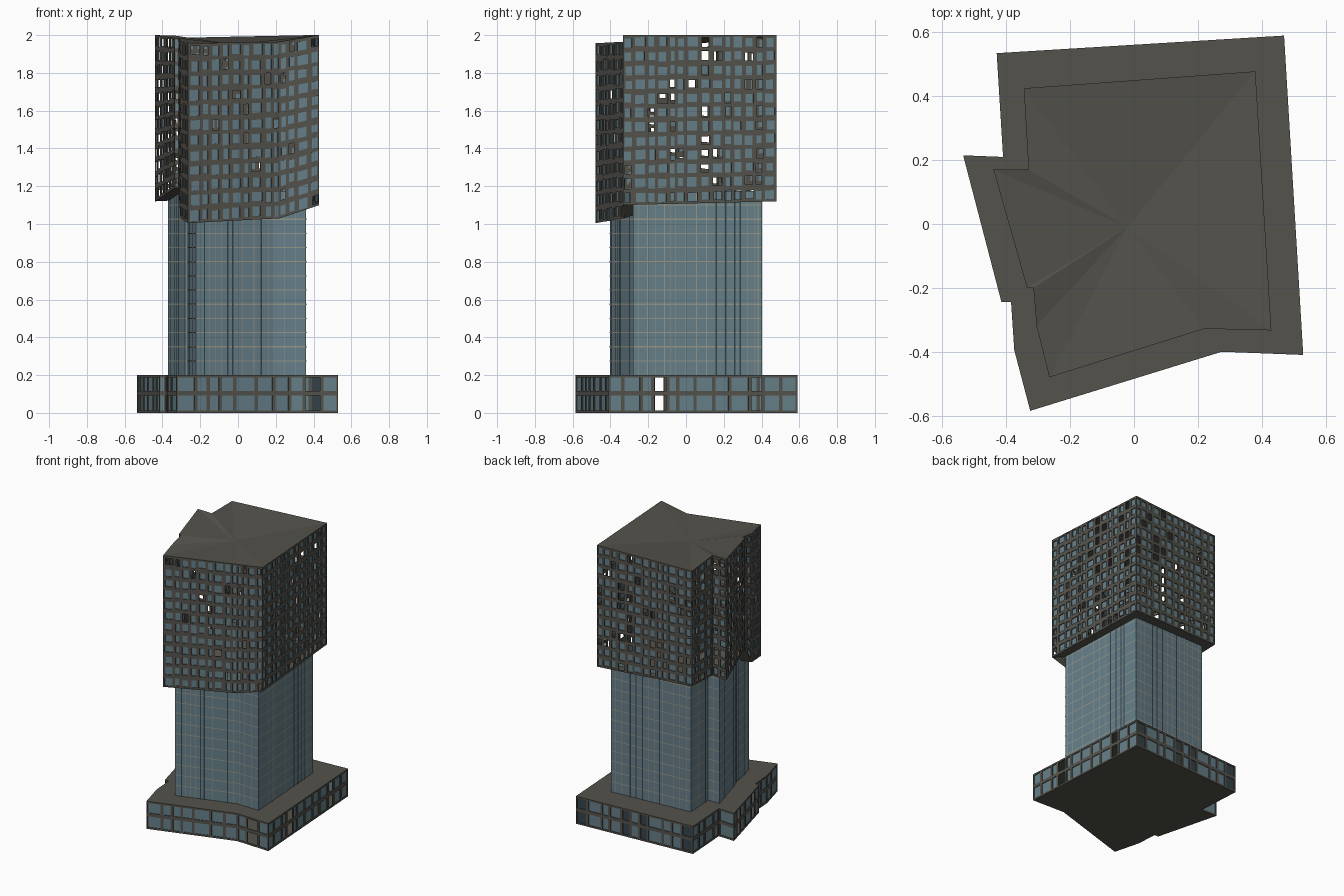
import bpy, bmesh, random
from mathutils import Vector

random.seed(7)
cube = bpy.data.objects.get("Cube")
if cube:
    bpy.data.objects.remove(cube, do_unlink=True)


def material(name, rgb):
    m = bpy.data.materials.new(name)
    m.use_nodes = True
    m.diffuse_color = (*rgb, 1)
    bsdf = m.node_tree.nodes["Principled BSDF"]
    bsdf.inputs["Base Color"].default_value = (*rgb, 1)
    bsdf.inputs["Roughness"].default_value = 0.7
    return m


STONE, GLASS, MULLION, DARK = range(4)
MATS = [material("dark_stone", (0.088, 0.085, 0.072)),
        material("blue_glass", (0.13, 0.21, 0.245)),
        material("pale_mullion", (0.30, 0.30, 0.25)),
        material("dark_slit", (0.035, 0.055, 0.065))]


def finish(bm, name):
    mesh = bpy.data.meshes.new(name)
    bm.to_mesh(mesh)
    bm.free()
    for m in MATS:
        mesh.materials.append(m)
    ob = bpy.data.objects.new(name, mesh)
    bpy.context.collection.objects.link(ob)
    return ob


def face(bm, pts, mat):
    f = bm.faces.new([bm.verts.new(p) for p in pts])
    f.material_index = mat


class Wall:
    """One straight wall between two plan points, with sloping foot and head."""

    def __init__(self, bm, a, b, foot, head):
        self.bm = bm
        self.low = [Vector((*a, foot[0])), Vector((*b, foot[1]))]
        self.high = [Vector((*a, head[0])), Vector((*b, head[1]))]
        d = self.low[1].xy - self.low[0].xy
        self.length = d.length
        self.normal = Vector((d.y, -d.x, 0)).normalized()

    def at(self, u, v, out=0):
        low = self.low[0].lerp(self.low[1], u)
        return low.lerp(self.high[0].lerp(self.high[1], u), v) + self.normal * out

    def rect(self, u0, u1, v0, v1, out=0):
        return [self.at(u, v, out) for u, v in ((u0, v0), (u1, v0), (u1, v1), (u0, v1))]

    def plate(self, u0, u1, v0, v1, mat, out=0):
        face(self.bm, self.rect(u0, u1, v0, v1, out), mat)

    def window(self, cell, hole, depth, fill):
        """Frame ring, reveal, and a pane unless the opening is left empty."""
        outer, inner = self.rect(*cell), self.rect(*hole)
        back = self.rect(*hole, -depth)
        for i in range(4):
            j = (i + 1) % 4
            face(self.bm, (outer[i], outer[j], inner[j], inner[i]), STONE)
            face(self.bm, (inner[i], inner[j], back[j], back[i]), STONE)
        if fill is not None:
            face(self.bm, back, fill)


def columns(length, width, spread):
    """Random column edges from 0 to 1."""
    n = max(1, round(length / width))
    sizes = [random.uniform(1 - spread, 1 + spread) for _ in range(n)]
    edges = [0]
    for s in sizes:
        edges.append(edges[-1] + s / sum(sizes))
    return list(zip(edges, edges[1:]))


def walls(bm, plan, foot, head):
    n = len(plan)
    for i in range(n):
        j = (i + 1) % n
        yield i, Wall(bm, plan[i], plan[j], (foot[i], foot[j]), (head[i], head[j]))


def fan(name, plan, heights, centre, up):
    bm = bmesh.new()
    n = len(plan)
    for i in range(n):
        j = (i + 1) % n
        tri = [(*plan[i], heights[i]), (*plan[j], heights[j]), centre]
        face(bm, tri if up else tri[::-1], STONE)
    return finish(bm, name)


# Plans run counter-clockwise from the back right-hand corner
upper_plan = [(-.345, .425), (-.33, .17), (-.44, .17), (-.335, -.2), (-.315, -.2),
              (-.305, -.32), (-.265, -.48), (.22, -.328), (.43, -.333), (.38, .478)]
upper_foot = [1.15, 1.13, 1.12, 1.19, 1.19, 1.03, 1.005, 1.03, 1.1, 1.12]
upper_head = [1.985, 1.997, 2, 1.985, 1.985, 1.965, 1.957, 1.965, 2, 2]
podium_plan = [(-.43, .535), (-.41, .21), (-.535, .215), (-.415, -.245), (-.385, -.245),
               (-.375, -.395), (-.325, -.585), (.275, -.4), (.53, -.41), (.47, .59)]
tower_plan = [(x * .84, y * .84) for x, y in upper_plan]
COUNT = len(upper_plan)

# Podium: two rows of wide windows in a stone grid
bm = bmesh.new()
for i, wall in walls(bm, podium_plan, [0] * COUNT, [.2] * COUNT):
    for u0, u1 in columns(wall.length, .085, .4):
        fill = random.choices([GLASS, DARK, None], [12, 1, 1])[0]
        m = min(.009 / wall.length, (u1 - u0) * .2)
        for v0, v1 in ((0, .52), (.52, 1)):
            wall.window((u0, u1, v0, v1), (u0 + m, u1 - m, v0 + .06, v1 - .06), .005, fill)
for z, pts in ((.2, podium_plan), (0, podium_plan[::-1])):
    face(bm, [(x, y, z) for x, y in pts], STONE)
finish(bm, "podium")

# Glass tower with floor lines, thin mullions and a few dark slits
bm = bmesh.new()
FLOORS = 13
for i, wall in walls(bm, tower_plan, [.2] * COUNT, [1.175] * COUNT):
    wall.plate(0, 1, 0, 1, GLASS)
    for k in range(1, FLOORS):
        v = k / FLOORS
        wall.plate(0, 1, v - .003, v + .003, MULLION, .002)
    for u0, u1 in columns(wall.length, .04, .5)[1:]:
        slit = random.random() < .25
        half = (.004 if slit else .0015) / wall.length
        wall.plate(u0 - half, u0 + half, 0, 1, DARK if slit else MULLION, .003)
finish(bm, "glass_tower")

# Upper block: perforated stone skin, some openings glazed and some empty
open_share = [.2, .8, .8, .3, .2, .2, .06, .15, .22, .25]
ROWS = 12
bm = bmesh.new()
for i, wall in walls(bm, upper_plan, upper_foot, upper_head):
    for u0, u1 in columns(wall.length, .058, .4):
        w = u1 - u0
        for r in range(ROWS):
            v0, v1 = r / ROWS, (r + 1) / ROWS
            h = v1 - v0
            a, b, c, d = (random.uniform(.1, .26) for _ in range(4))
            fill = None if random.random() < open_share[i] else GLASS
            wall.window((u0, u1, v0, v1),
                        (u0 + a * w, u1 - b * w, v0 + c * h, v1 - d * h), .006, fill)
finish(bm, "upper_facade")

# Folded roof and underside of the upper block
fan("roof", upper_plan, upper_head, (-.02, -.01, 1.95), True)
fan("soffit", upper_plan, upper_foot, (-.02, -.01, 1.14), False)
